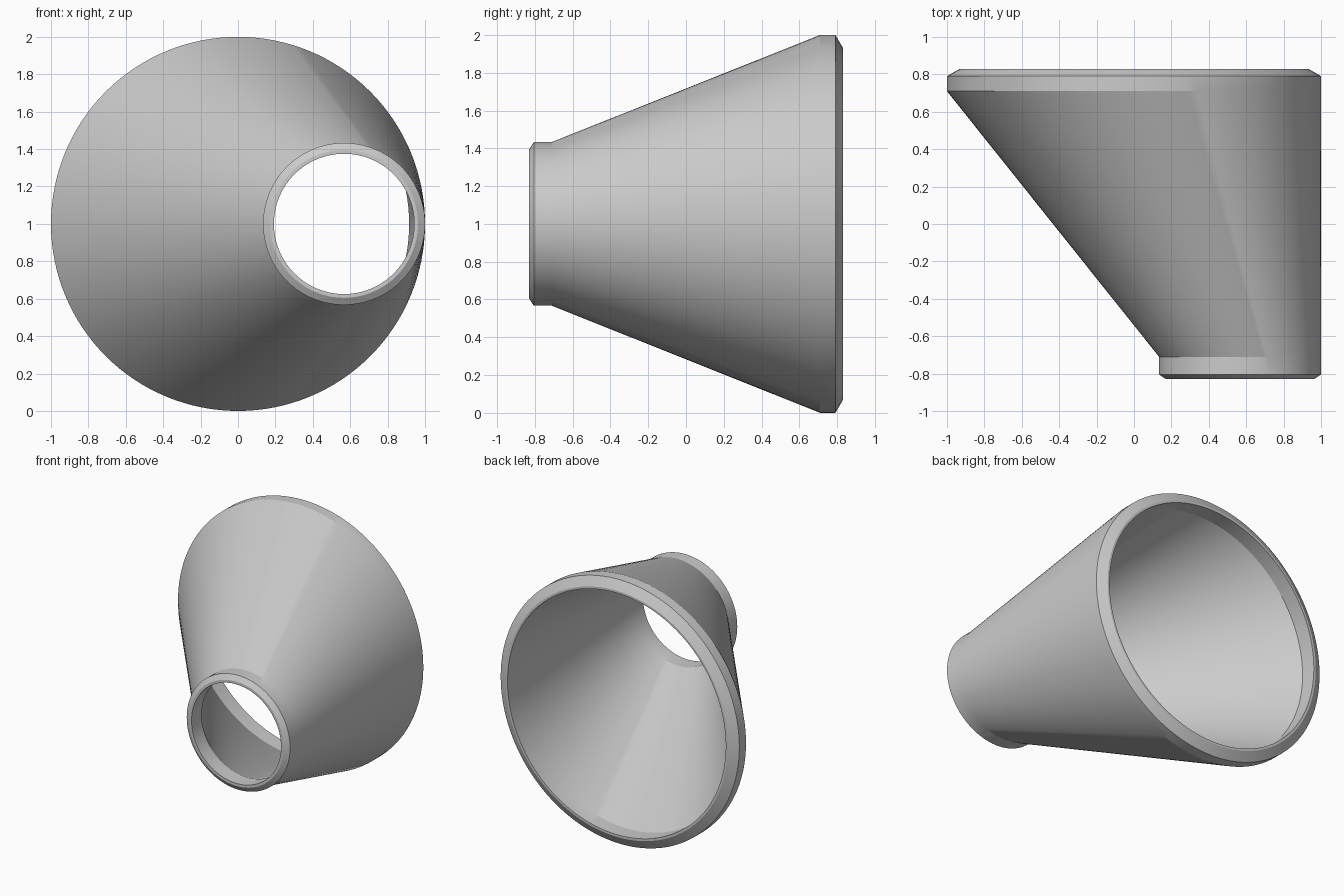
import bpy, bmesh, math

if "Cube" in bpy.data.objects:
    bpy.data.objects.remove(bpy.data.objects["Cube"])

SEGMENTS = 128
SMALL_X = 0.567  # offset of the small end, flush with the big end on +x

# Closed wall section: (centre x, y, radius), outside from small to big, then back inside
SECTION = [
    (SMALL_X, -0.83, 0.395), (SMALL_X, -0.805, 0.433), (SMALL_X, -0.71, 0.433),
    (0, 0.71, 1.0), (0, 0.79, 1.0), (0, 0.83, 0.932),
    (0, 0.83, 0.915), (0, 0.71, 0.915),
    (SMALL_X, -0.71, 0.375), (SMALL_X, -0.83, 0.375),
]


def ring(bm, cx, y, r):
    angles = [2 * math.pi * i / SEGMENTS for i in range(SEGMENTS)]
    return [bm.verts.new((cx + r * math.cos(a), y, 1 + r * math.sin(a))) for a in angles]


# Eccentric pipe reducer: rings bridged into one hollow shell
bm = bmesh.new()
rings = [ring(bm, *s) for s in SECTION]
for k, a in enumerate(rings):
    b = rings[(k + 1) % len(rings)]
    for i in range(SEGMENTS):
        j = (i + 1) % SEGMENTS
        bm.faces.new((a[i], a[j], b[j], b[i]))
bmesh.ops.recalc_face_normals(bm, faces=bm.faces)
mesh = bpy.data.meshes.new("eccentric_reducer")
bm.to_mesh(mesh)
bm.free()
reducer = bpy.data.objects.new("eccentric_reducer", mesh)
bpy.context.collection.objects.link(reducer)

# Smooth walls with crisp chamfers
bpy.context.view_layer.objects.active = reducer
reducer.select_set(True)
bpy.ops.object.shade_smooth_by_angle(angle=math.radians(15))
